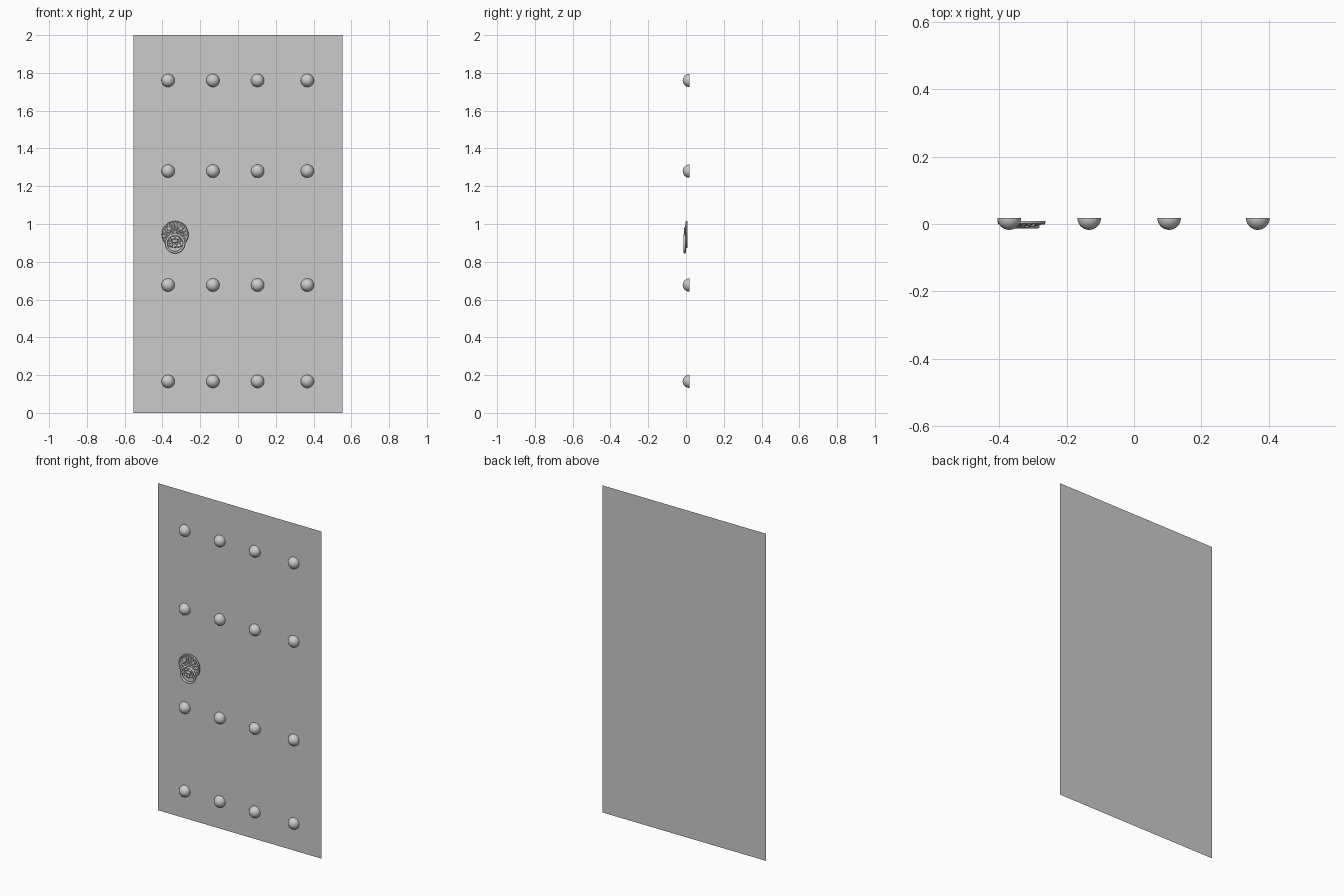
import bpy, bmesh
from math import sin, cos, pi, radians
from mathutils import Matrix, Vector

if "Cube" in bpy.data.objects:
    bpy.data.objects.remove(bpy.data.objects["Cube"])

BACK = 0.0175          # plane of the door sheet
KX, KZ = -0.333, 0.945  # centre of the knocker plate


def finish(bm, name, smooth=True):
    me = bpy.data.meshes.new(name)
    bm.to_mesh(me)
    bm.free()
    ob = bpy.data.objects.new(name, me)
    bpy.context.collection.objects.link(ob)
    for p in me.polygons:
        p.use_smooth = smooth
    return ob


def blob(bm, x, y, z, sx, sy, sz, roll=0.0, seg=12):
    """Ellipsoid placed relative to the knocker centre, rolled about y."""
    m = (Matrix.Translation((KX + x, y, KZ + z)) @ Matrix.Rotation(roll, 4, 'Y')
         @ Matrix.Diagonal((sx, sy, sz, 1)))
    bmesh.ops.create_uvsphere(bm, u_segments=seg, v_segments=8, radius=1, matrix=m)


def lathe(name, centre, profile, steps=48, closed=False):
    """Revolve (radius, y) points about the y axis."""
    bm = bmesh.new()
    rings = [[bm.verts.new((centre[0] + r * cos(2 * pi * i / steps), y,
                            centre[1] + r * sin(2 * pi * i / steps)))
              for i in range(steps)] for r, y in profile]
    pairs = list(zip(rings, rings[1:]))
    if closed:
        pairs.append((rings[-1], rings[0]))
    for a, b in pairs:
        for i in range(steps):
            j = (i + 1) % steps
            bm.faces.new((a[i], a[j], b[j], b[i]))
    if not closed:
        bm.faces.new(rings[0])
        bm.faces.new(rings[-1])
    bmesh.ops.recalc_face_normals(bm, faces=bm.faces)
    return finish(bm, name)


# door: a single flat sheet
bm = bmesh.new()
bm.faces.new([bm.verts.new((x, BACK, z)) for x, z in
              ((-0.553, 0), (0.553, 0), (0.553, 2), (-0.553, 2))])
finish(bm, "door_panel", False)

# domed studs: open-backed hemispheres in a 4 x 4 grid
bm = bmesh.new()
bmesh.ops.create_uvsphere(bm, u_segments=32, v_segments=16, radius=0.035,
                          matrix=Matrix.Rotation(radians(90), 4, 'X'))
bmesh.ops.delete(bm, geom=[v for v in bm.verts if v.co.y > 1e-5], context='VERTS')
first = finish(bm, "stud")
places = [(x, z) for z in (1.76, 1.28, 0.677, 0.167)
          for x in (-0.37, -0.133, 0.104, 0.367)]
for i, (x, z) in enumerate(places):
    ob = first if i == 0 else first.copy()
    if i:
        bpy.context.collection.objects.link(ob)
    ob.location = (x, BACK, z)

# knocker plate with a raised rim
lathe("knocker_plate", (KX, KZ),
      [(0.071, 0.009), (0.071, 0.004), (0.069, 0.001), (0.065, 0.001),
       (0.062, 0.004), (0.050, 0.003)])

# beads round the plate
bm = bmesh.new()
for i in range(28):
    a = 2 * pi * i / 28
    blob(bm, 0.066 * cos(a), 0.001, 0.066 * sin(a), 0.004, 0.003, 0.004, seg=8)
finish(bm, "plate_beads")

# mane: two circles of curling locks
bm = bmesh.new()
for count, rad, length, y in ((18, 0.048, 0.013, 0.002), (14, 0.037, 0.012, -0.001)):
    for i in range(count):
        a = 2 * pi * (i + 0.5) / count
        blob(bm, rad * sin(a), y, rad * cos(a), 0.0055, 0.006, length, a + 0.35)
finish(bm, "mane")

# lion face
bm = bmesh.new()
blob(bm, 0, 0.001, 0, 0.032, 0.008, 0.035, seg=24)            # skull
blob(bm, 0, -0.005, 0.004, 0.007, 0.006, 0.020)               # nose bridge
blob(bm, 0, -0.008, -0.010, 0.010, 0.005, 0.006)              # nose tip
blob(bm, 0, -0.003, -0.036, 0.014, 0.006, 0.008)              # chin
for s in (-1, 1):
    blob(bm, s * 0.011, -0.006, -0.019, 0.013, 0.006, 0.008, s * 0.3)   # muzzle
    blob(bm, s * 0.015, -0.006, 0.015, 0.013, 0.005, 0.004, s * -0.35)  # brow
    blob(bm, s * 0.014, -0.006, 0.006, 0.006, 0.003, 0.0035)            # eye
    blob(bm, s * 0.023, -0.004, -0.005, 0.009, 0.005, 0.007, s * 0.4)   # cheek
    blob(bm, s * 0.031, -0.003, 0.030, 0.009, 0.005, 0.011, s * 0.7)    # ear
    blob(bm, s * 0.007, -0.004, 0.028, 0.005, 0.006, 0.011, s * 0.25)   # forelock
finish(bm, "lion_face")

# hanging ring
section = [(0.047 + 0.006 * cos(2 * pi * k / 12), -0.007 + 0.006 * sin(2 * pi * k / 12))
           for k in range(12)]
lathe("knocker_ring", (KX, 0.897), section, closed=True)
